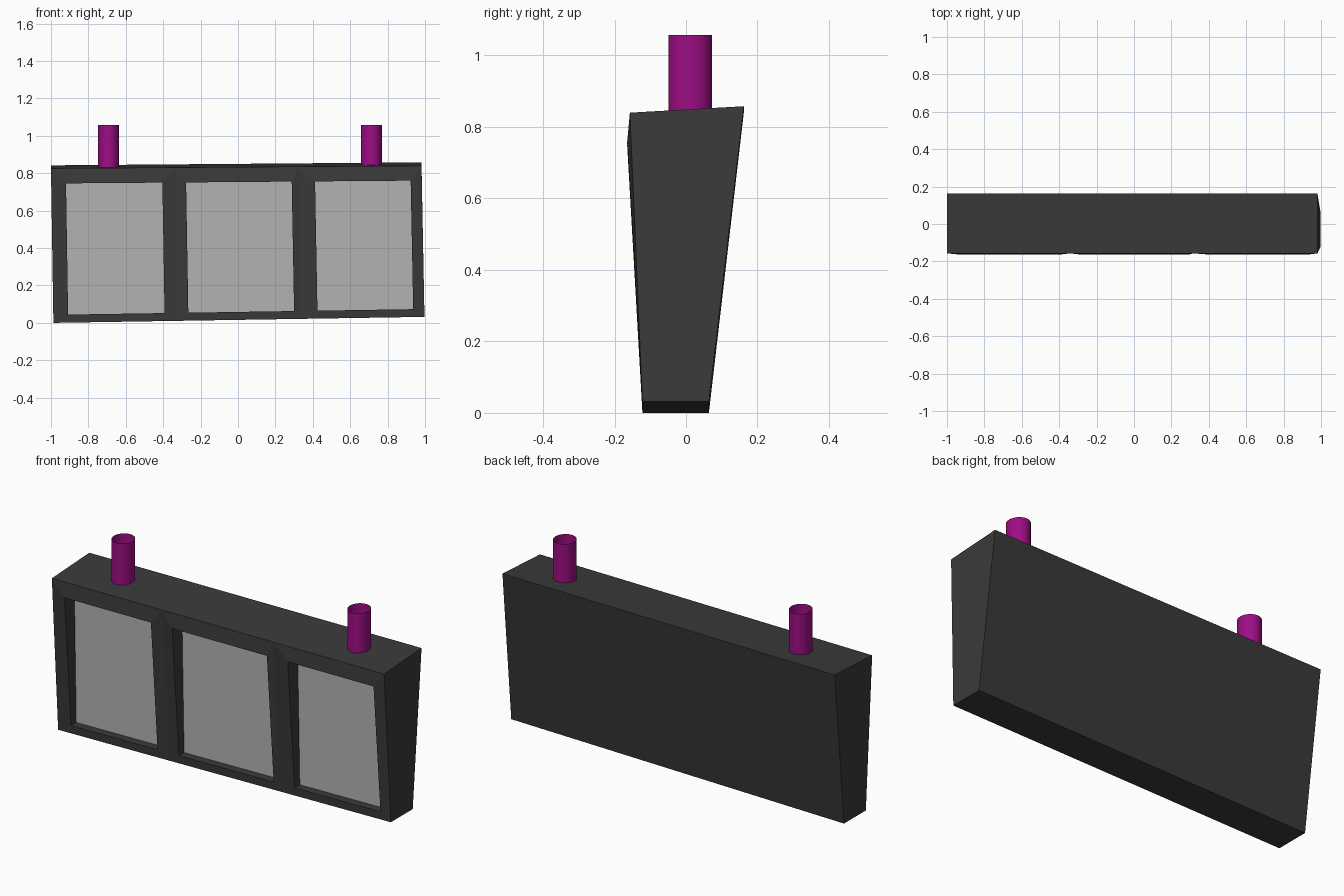
import bpy, bmesh
from mathutils import Vector

cube = bpy.data.objects.get("Cube")
if cube:
    bpy.data.objects.remove(cube, do_unlink=True)


def material(name, rgb):
    m = bpy.data.materials.new(name)
    m.use_nodes = True
    m.diffuse_color = (*rgb, 1)
    m.node_tree.nodes["Principled BSDF"].inputs["Base Color"].default_value = (*rgb, 1)
    return m


charcoal = material("charcoal", (0.042, 0.042, 0.042))
pale_grey = material("pale grey", (0.45, 0.45, 0.45))
magenta = material("magenta", (0.34, 0.004, 0.23))


def finish(bm, name, mat):
    mesh = bpy.data.meshes.new(name)
    bm.to_mesh(mesh)
    bm.free()
    mesh.materials.append(mat)
    ob = bpy.data.objects.new(name, mesh)
    bpy.context.collection.objects.link(ob)
    return ob


# Slightly crooked wedge: corners listed bottom left, bottom right, top right, top left
FRONT = [Vector(c) for c in ((-0.987, -0.122, 0), (0.997, -0.122, 0.032),
                             (0.981, -0.157, 0.84), (-1, -0.157, 0.826))]
BACK = [Vector(c) for c in ((-0.987, 0.064, 0), (0.997, 0.064, 0.032),
                            (0.981, 0.162, 0.858), (-1, 0.162, 0.842))]
OPENINGS = ((0.04, 0.3), (0.364, 0.649), (0.712, 0.97))
SILL, HEAD = 0.052, 0.902
PANE_Y = -0.08


def on_front(u, v, bulge=0.0):
    p = FRONT[0].lerp(FRONT[1], u).lerp(FRONT[3].lerp(FRONT[2], u), v)
    return p - Vector((0, bulge * v, 0))


def ring(bm, a, b):
    for i in range(4):
        j = (i + 1) % 4
        bm.faces.new((a[i], a[j], b[j], b[i]))


# Case: front of three cells with raised rims and recessed walls
bm = bmesh.new()
low = [bm.verts.new(on_front(i / 3, 0)) for i in range(4)]
high = [bm.verts.new(on_front(i / 3, 1)) for i in range(4)]
back = [bm.verts.new(c) for c in BACK]
panes = []
for i, (u0, u1) in enumerate(OPENINGS):
    corners = [on_front(u, v, 0.012) for u, v in
               ((u0, SILL), (u1, SILL), (u1, HEAD), (u0, HEAD))]
    inner = [Vector((c.x, PANE_Y, c.z)) for c in corners]
    outer = [low[i], low[i + 1], high[i + 1], high[i]]
    rim = [bm.verts.new(c) for c in corners]
    ring(bm, outer, rim)
    ring(bm, rim, [bm.verts.new(c) for c in inner])
    panes.append(inner)
bm.faces.new(back[::-1])
bm.faces.new(high + [back[2], back[3]])
bm.faces.new(low[::-1] + [back[0], back[1]])
bm.faces.new((low[3], back[1], back[2], high[3]))
bm.faces.new((low[0], high[0], back[3], back[0]))
finish(bm, "window_case", charcoal)

# Panes at the back of each recess
for side, inner in zip(("right", "middle", "left"), panes):
    bm = bmesh.new()
    bm.faces.new([bm.verts.new(c) for c in inner])
    finish(bm, side + "_pane", pale_grey)

# Open tubes standing on the top
for side, x, base in (("right", -0.692, 0.828), ("left", 0.714, 0.84)):
    bpy.ops.mesh.primitive_cylinder_add(vertices=32, radius=1, depth=1, end_fill_type='NOTHING',
                                        location=(x, 0.012, (base + 1.058) / 2))
    tube = bpy.context.object
    tube.name = side + "_tube"
    tube.scale = (0.056, 0.061, 1.058 - base)
    tube.data.materials.append(magenta)
    bpy.ops.object.shade_smooth_by_angle()
